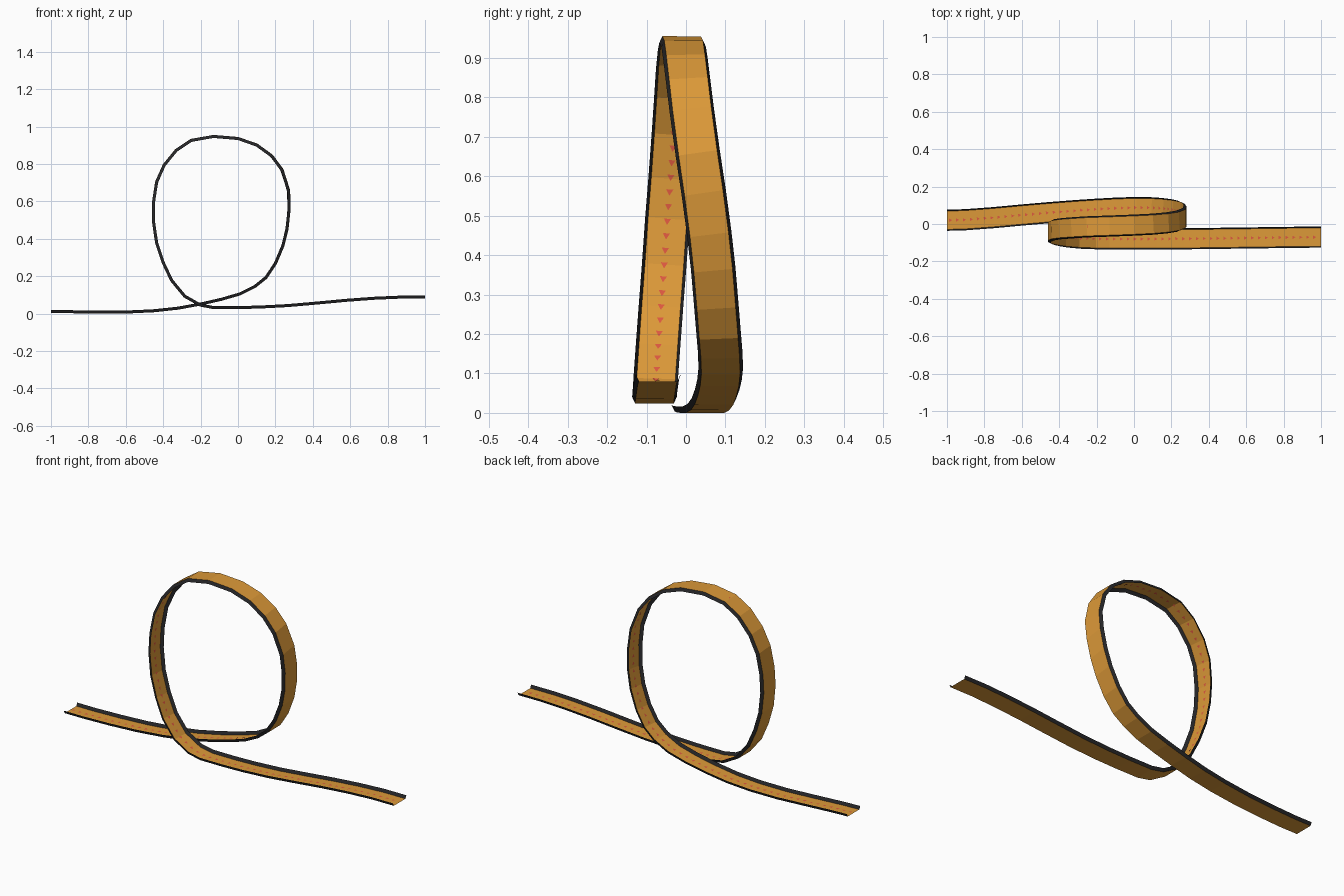
import bpy
from mathutils import Vector

if "Cube" in bpy.data.objects:
    bpy.data.objects.remove(bpy.data.objects["Cube"])

# Centre line of the track in travel order: x, y, z
PATH = [Vector(p) for p in [
    (-1, .020, .019), (-.9, .023, .017), (-.75, .034, .015), (-.6, .048, .015),
    (-.45, .061, .022), (-.32, .071, .036), (-.2, .079, .058), (-.09, .085, .083),
    (.01, .088, .112), (.09, .087, .152), (.15, .083, .20), (.2, .077, .275),
    (.24, .069, .37), (.262, .059, .46), (.273, .045, .565), (.27, .03, .665),
    (.235, .015, .775), (.18, .006, .85), (.1, -.001, .908), (0, -.006, .943),
    (-.13, -.011, .954), (-.25, -.015, .933), (-.33, -.02, .88), (-.395, -.025, .80),
    (-.435, -.031, .71), (-.452, -.039, .60), (-.452, -.047, .50), (-.435, -.055, .385),
    (-.40, -.063, .28), (-.355, -.07, .185), (-.285, -.076, .10), (-.2, -.079, .052),
    (-.13, -.08, .039), (0, -.08, .039), (.12, -.08, .042), (.27, -.079, .05),
    (.43, -.077, .064), (.58, -.075, .078), (.73, -.073, .089), (.87, -.071, .095),
    (1, -.07, .095)]]
FLOOR_HALF, RAIL_HALF = .049, .0565
LOW, HIGH = -.008, .008
N = len(PATH)


def frame(tangent):
    """Side and up vectors of the track for a travel direction."""
    t = tangent.normalized()
    side = Vector((0, 1, 0))
    side = (side - t * t.y).normalized()
    return side, t.cross(side)


FRAMES = []
for i in range(N):
    t = (PATH[min(i + 1, N - 1)] - PATH[i]).normalized() + (PATH[i] - PATH[max(i - 1, 0)]).normalized()
    if i in (0, N - 1):
        t = Vector((1, 0, 0))
    FRAMES.append(frame(t))


def add_mesh(name, verts, faces, color):
    mesh = bpy.data.meshes.new(name)
    mesh.from_pydata(verts, [], faces)
    mat = bpy.data.materials.new(name + "_paint")
    mat.diffuse_color = (*color, 1)
    mat.use_nodes = True
    mat.node_tree.nodes["Principled BSDF"].inputs["Base Color"].default_value = mat.diffuse_color
    mesh.materials.append(mat)
    obj = bpy.data.objects.new(name, mesh)
    bpy.context.collection.objects.link(obj)
    return obj


def ribbon(name, a, b, color):
    """Sweep the line between section points a and b (side, up) along the path."""
    verts = []
    for p, (side, up) in zip(PATH, FRAMES):
        verts += [p + side * s + up * u for s, u in (a, b)]
    faces = [(2 * i, 2 * i + 2, 2 * i + 3, 2 * i + 1) for i in range(N - 1)]
    return add_mesh(name, verts, faces, color)


BLACK = (.02, .02, .022)
# Running surface
ribbon("track_floor", (FLOOR_HALF, LOW), (-FLOOR_HALF, LOW), (.72, .32, .04))
# Outward leaning rails
ribbon("left_rail", (RAIL_HALF, HIGH), (FLOOR_HALF, LOW), BLACK)
ribbon("right_rail", (-FLOOR_HALF, LOW), (-RAIL_HALF, HIGH), BLACK)

# Red direction arrows on the inner side of the floor
verts, faces = [], []
STEP, nxt, run = .037, .02, 0
for i in range(N - 1):
    seg = PATH[i + 1] - PATH[i]
    while nxt < run + seg.length:
        f = (nxt - run) / seg.length
        t = seg.normalized()
        side = FRAMES[i][0].lerp(FRAMES[i + 1][0], f).normalized()
        up = FRAMES[i][1].lerp(FRAMES[i + 1][1], f).normalized()
        c = PATH[i] + seg * f + up * (LOW + .002)
        k = len(verts)
        verts += [c + t * .008, c - t * .008 + side * .009, c - t * .008 - side * .009]
        faces.append((k, k + 1, k + 2))
        nxt += STEP
    run += seg.length
add_mesh("direction_arrows", verts, faces, (.72, .1, .05))

# Rest the model on the ground
low = min(v.co.z for o in bpy.data.objects for v in o.data.vertices)
for o in bpy.data.objects:
    for v in o.data.vertices:
        v.co.z -= low
